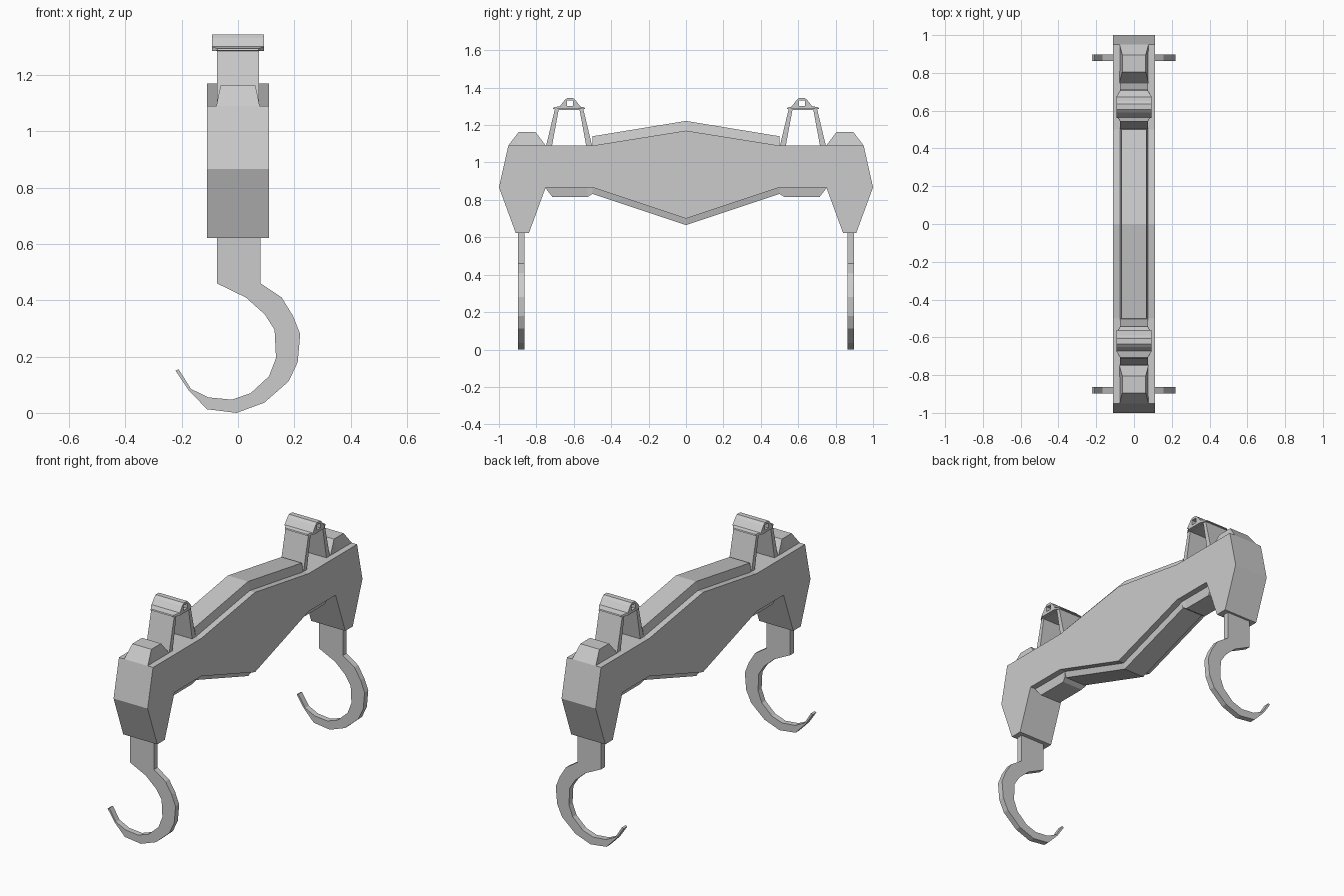
import bpy, bmesh


def finish(name, bm):
    bmesh.ops.recalc_face_normals(bm, faces=bm.faces)
    mesh = bpy.data.meshes.new(name)
    bm.to_mesh(mesh)
    bm.free()
    obj = bpy.data.objects.new(name, mesh)
    bpy.context.collection.objects.link(obj)
    return obj


def prism(name, a, b):
    """Solid between two matching 3D outlines."""
    bm = bmesh.new()
    va = [bm.verts.new(p) for p in a]
    vb = [bm.verts.new(p) for p in b]
    bm.faces.new(va)
    bm.faces.new(vb)
    n = len(a)
    for i in range(n):
        j = (i + 1) % n
        bm.faces.new((va[i], va[j], vb[j], vb[i]))
    return finish(name, bm)


def side_prism(name, pts, hx):
    """Extrude a (y, z) outline across the width."""
    return prism(name, [(-hx, y, z) for y, z in pts], [(hx, y, z) for y, z in pts])


def strip(name, base, top):
    """Solid between two runs of (y, z, half width) stations."""
    bm = bmesh.new()
    rings = []
    for b, t in zip(base, top):
        rings.append([bm.verts.new(p) for p in (
            (-b[2], b[0], b[1]), (b[2], b[0], b[1]),
            (t[2], t[0], t[1]), (-t[2], t[0], t[1]))])
    for r, s in zip(rings, rings[1:]):
        for i in range(4):
            j = (i + 1) % 4
            bm.faces.new((r[i], r[j], s[j], s[i]))
    bm.faces.new(rings[0])
    bm.faces.new(rings[-1])
    return finish(name, bm)


def widths(pts, hx):
    return [(y, z, hx) for y, z in pts]


# Main beam with drooping ends: half outline mirrored in y
upper = [(0.5, 1.09), (0.95, 1.09), (1.0, 0.867), (0.91, 0.622),
         (0.84, 0.622), (0.75, 0.867), (0.5, 0.867)]
beam = [(0, 1.17)] + upper + [(0, 0.7)] + [(-y, z) for y, z in reversed(upper)]
side_prism("beam", beam, 0.111)

# Raised spines along the top and bottom of the beam
strip("top_spine", widths([(-0.5, 1.08), (0, 1.16), (0.5, 1.08)], 0.077),
      widths([(-0.5, 1.14), (0, 1.222), (0.5, 1.14)], 0.066))
strip("bottom_spine", widths([(-0.5, 0.875), (0, 0.71), (0.5, 0.875)], 0.077),
      widths([(-0.5, 0.832), (0, 0.665), (0.5, 0.832)], 0.066))

# Hook outline (x, z), shank then outer curve, tip and inner curve
hook = [(-0.075, 0.64), (0.08, 0.64), (0.08, 0.46), (0.155, 0.41), (0.195, 0.345),
        (0.221, 0.28), (0.212, 0.18), (0.18, 0.112), (0.093, 0.036), (-0.005, 0.0),
        (-0.11, 0.013), (-0.175, 0.08), (-0.222, 0.15), (-0.211, 0.155),
        (-0.167, 0.085), (-0.105, 0.055), (-0.022, 0.047), (0.045, 0.07),
        (0.11, 0.13), (0.135, 0.195), (0.13, 0.295), (0.095, 0.35),
        (0.028, 0.41), (-0.075, 0.46)]

for s, end in ((-1, "front"), (1, "back")):
    def at(pts, c=0.0):
        return [(s * (c + p[0]), *p[1:]) for p in pts]

    # Bump above the beam end and pad under the lug
    strip(end + "_end_bump", at(widths([(0.75, 1.08), (0.82, 1.08), (0.91, 1.08), (0.95, 1.08)], 0.077)),
          at([(0.75, 1.09, 0.077), (0.805, 1.163, 0.062), (0.895, 1.163, 0.062), (0.95, 1.09, 0.077)]))
    strip(end + "_under_pad", at(widths([(0.5, 0.875), (0.53, 0.875), (0.71, 0.875), (0.755, 0.875)], 0.077)),
          at([(0.5, 0.832, 0.075), (0.525, 0.816, 0.066), (0.715, 0.816, 0.066), (0.75, 0.862, 0.077)]))

    # Lifting lug: splayed arch, flared plate and ridge with an open slot
    side_prism(end + "_lug_arch", at([
        (-0.125, 1.08), (-0.075, 1.29), (0.075, 1.29), (0.125, 1.08),
        (0.093, 1.08), (0.056, 1.281), (-0.056, 1.281), (-0.093, 1.08)], 0.625), 0.075)
    strip(end + "_lug_plate",
          at([(-0.086, 1.287, 0.072), (-0.05, 1.285, 0.092), (0.05, 1.285, 0.092), (0.086, 1.287, 0.072)], 0.625),
          at([(-0.083, 1.294, 0.072), (-0.05, 1.301, 0.092), (0.05, 1.301, 0.092), (0.083, 1.294, 0.072)], 0.625))
    side_prism(end + "_lug_ridge", at([
        (-0.058, 1.295), (-0.03, 1.332), (-0.015, 1.345), (0.015, 1.345), (0.03, 1.332),
        (0.058, 1.295), (0.017, 1.295), (0.017, 1.331), (-0.017, 1.331), (-0.017, 1.295)],
        0.62), 0.092)

    # Hook hanging below the end
    prism(end + "_hook", [(x, s * 0.88 - 0.017, z) for x, z in hook],
          [(x, s * 0.88 + 0.017, z) for x, z in hook])
